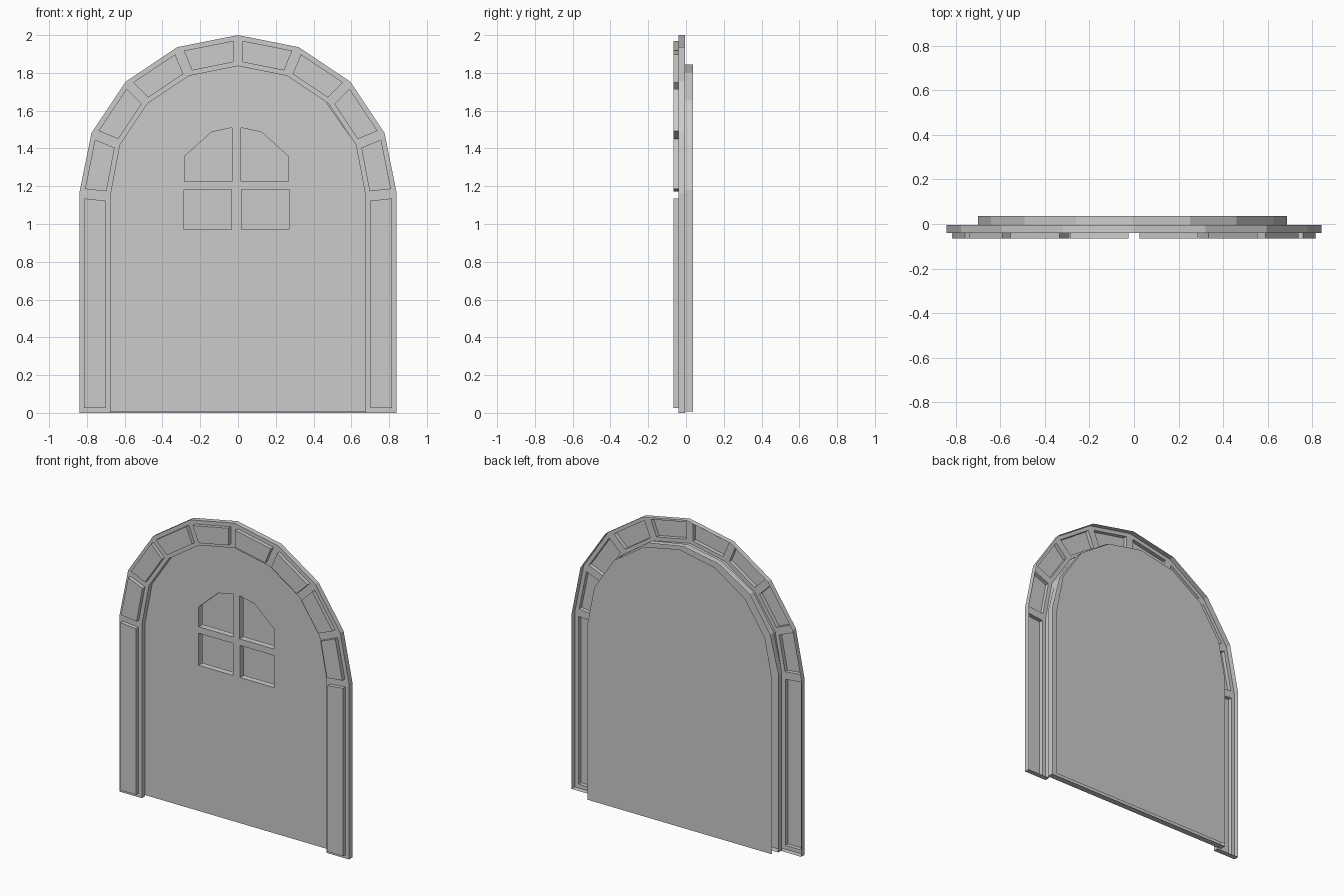
import bpy, bmesh
from math import cos, sin, pi

if "Cube" in bpy.data.objects:
    bpy.data.objects.remove(bpy.data.objects["Cube"])

PANEL_Y, FRAME_Y, DOOR_Y, DOOR_BACK_Y, SHEET_Y = -0.066, -0.040, -0.005, 0.036, 0.066


def finish(bm, name):
    mesh = bpy.data.meshes.new(name)
    bm.to_mesh(mesh)
    bm.free()
    ob = bpy.data.objects.new(name, mesh)
    bpy.context.collection.objects.link(ob)
    return ob


def add_prism(bm, outline, y0, y1):
    """Extrude an x-z outline from y0 to y1."""
    face = bm.faces.new([bm.verts.new((x, y0, z)) for x, z in outline])
    ret = bmesh.ops.extrude_face_region(bm, geom=[face], use_keep_orig=True)
    for v in ret["geom"]:
        if isinstance(v, bmesh.types.BMVert):
            v.co.y = y1
    bmesh.ops.recalc_face_normals(bm, faces=bm.faces)


def arch_line(radius, spring_z):
    """Jamb, eight-sided half round, jamb; right to left."""
    arc = [(radius * cos(i * pi / 8), 1.16 + radius * sin(i * pi / 8)) for i in range(1, 8)]
    return [(radius, 0), (radius, spring_z)] + arc + [(-radius, spring_z), (-radius, 0)]


# Stone surround: strip of quads, each with a raised block, open at the back
bm = bmesh.new()
outer = [bm.verts.new((x, FRAME_Y, z)) for x, z in arch_line(0.84, 1.163)]
inner = [bm.verts.new((x, FRAME_Y, z)) for x, z in arch_line(0.676, 1.146)]
for i in range(len(outer) - 1):
    bm.faces.new((outer[i], outer[i + 1], inner[i + 1], inner[i]))
blocks = bm.faces[:]
ret = bmesh.ops.extrude_edge_only(bm, edges=[e for e in bm.edges if e.is_boundary])
for v in ret["geom"]:
    if isinstance(v, bmesh.types.BMVert):
        v.co.y = DOOR_Y
bmesh.ops.recalc_face_normals(bm, faces=bm.faces)
bm.normal_update()
if blocks[0].normal.y > 0:
    bmesh.ops.reverse_faces(bm, faces=bm.faces[:])
bmesh.ops.inset_individual(bm, faces=blocks, thickness=0.025, use_even_offset=True)
for f in bmesh.ops.extrude_discrete_faces(bm, faces=blocks)["faces"]:
    for v in f.verts:
        v.co.y = PANEL_Y
finish(bm, "arch_surround")

# Door slab
bm = bmesh.new()
door_outline = [(0.685, 0.007), (0.685, 1.18), (0.625, 1.42), (0.46, 1.655), (0.25, 1.80),
                (-0.008, 1.845), (-0.26, 1.80), (-0.49, 1.66), (-0.64, 1.43),
                (-0.70, 1.18), (-0.70, 0.007)]
add_prism(bm, door_outline, DOOR_Y, DOOR_BACK_Y)
door = finish(bm, "door")

# Four window openings, mirrored about the door centre
bm = bmesh.new()
upper = [(0.023, 1.225), (0.276, 1.225), (0.276, 1.357), (0.133, 1.486), (0.023, 1.51)]
lower = [(0.026, 0.97), (0.277, 0.97), (0.277, 1.182), (0.026, 1.182)]
for side in (1, -1):
    for pane in (upper, lower):
        add_prism(bm, [(side * x - 0.008, z) for x, z in pane], -0.1, 0.1)
cutter = finish(bm, "window_cutter")
cutter.hide_render = True
mod = door.modifiers.new("windows", "BOOLEAN")
mod.operation = "DIFFERENCE"
mod.solver = "EXACT"
mod.object = cutter
bpy.context.view_layer.objects.active = door
bpy.ops.object.modifier_apply(modifier=mod.name)
bpy.data.objects.remove(cutter)

# The door is a hollow front: drop its back face
bm = bmesh.new()
bm.from_mesh(door.data)
back = [f for f in bm.faces if f.normal.y > 0.9]
bmesh.ops.delete(bm, geom=back, context="FACES")
bm.to_mesh(door.data)
bm.free()

# Thin sheet closing the opening behind the door
bm = bmesh.new()
bm.faces.new([bm.verts.new((x, SHEET_Y, z)) for x, z in reversed(arch_line(0.676, 1.16))])
finish(bm, "backing_sheet")
